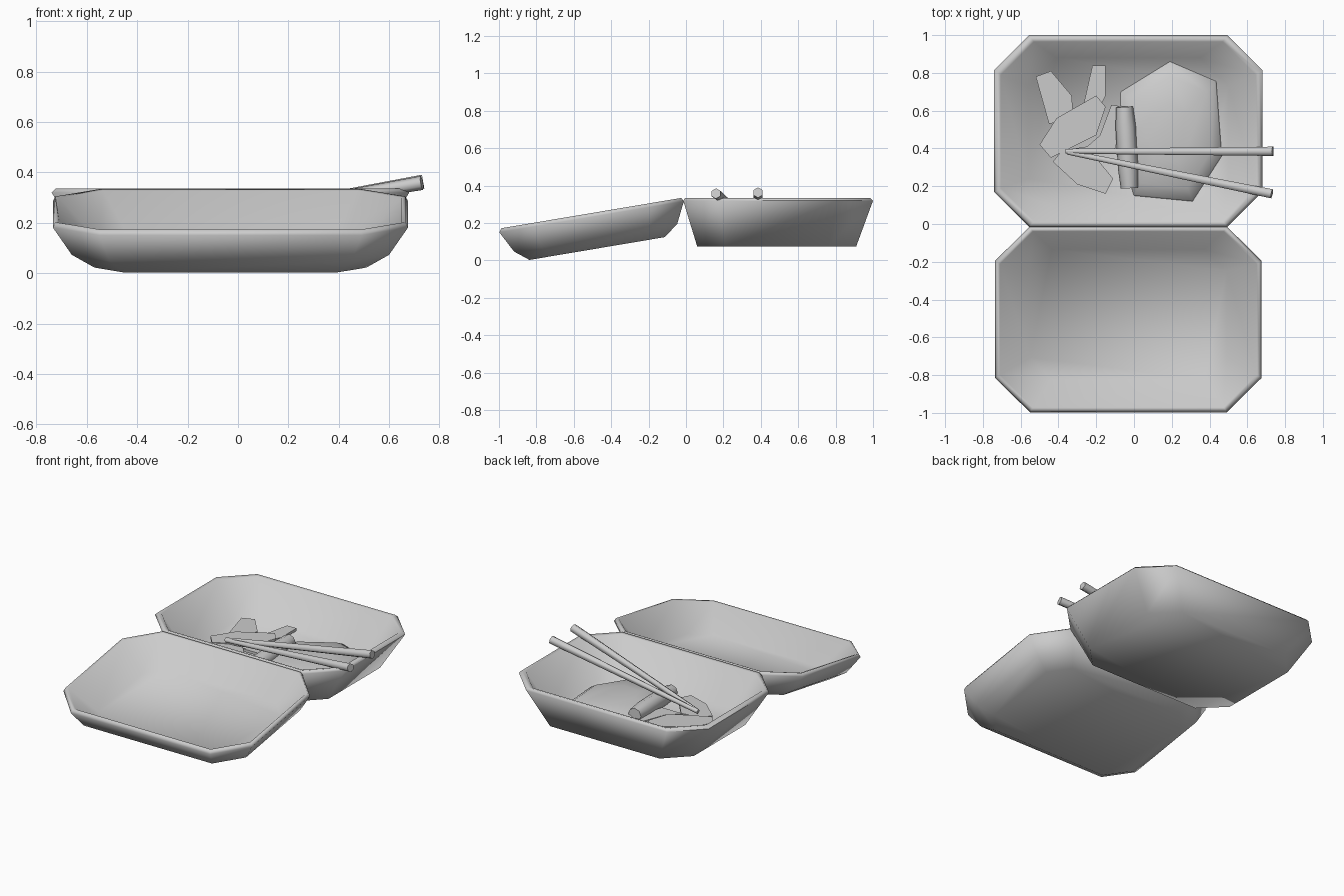
import bpy, bmesh, math
from mathutils import Vector

cube = bpy.data.objects.get("Cube")
if cube:
    bpy.data.objects.remove(cube, do_unlink=True)

grey = bpy.data.materials.new("plain_grey")
grey.use_nodes = True
COLOUR = (0.6, 0.6, 0.6, 1)
grey.diffuse_color = COLOUR
grey.node_tree.nodes["Principled BSDF"].inputs["Base Color"].default_value = COLOUR


def loft(name, rings, angle):
    """Skin a stack of equal-length rings and cap both ends."""
    bm = bmesh.new()
    loops = [[bm.verts.new(p) for p in ring] for ring in rings]
    for a, b in zip(loops, loops[1:]):
        for i in range(len(a)):
            j = (i + 1) % len(a)
            bm.faces.new((a[i], a[j], b[j], b[i]))
    bm.faces.new(loops[0][::-1])
    bm.faces.new(loops[-1])
    bmesh.ops.recalc_face_normals(bm, faces=bm.faces)
    mesh = bpy.data.meshes.new(name)
    bm.to_mesh(mesh)
    bm.free()
    obj = bpy.data.objects.new(name, mesh)
    bpy.context.collection.objects.link(obj)
    mesh.materials.append(grey)
    bpy.ops.object.select_all(action='DESELECT')
    obj.select_set(True)
    bpy.context.view_layer.objects.active = obj
    bpy.ops.object.shade_smooth_by_angle(angle=math.radians(angle))
    return obj


def octagon(hx, y0, y1, cut, z):
    """Rectangle with cut corners."""
    return [(hx, y0 + cut, z), (hx, y1 - cut, z), (hx - cut, y1, z), (cut - hx, y1, z),
            (-hx, y1 - cut, z), (-hx, y0 + cut, z), (cut - hx, y0, z), (hx - cut, y0, z)]


def tube(name, start, end, profile, sides):
    """Round bar along a line; profile holds (fraction, radius)."""
    start, end = Vector(start), Vector(end)
    axis = (end - start).normalized()
    side = axis.cross(Vector((0, 0, 1))).normalized()
    up = side.cross(axis)
    rings = []
    for t, r in profile:
        c = start.lerp(end, t)
        turns = [2 * math.pi * i / sides for i in range(sides)]
        rings.append([c + r * (math.sin(a) * side + math.cos(a) * up) for a in turns])
    return loft(name, rings, 70)


def slab(name, outline, levels):
    """Flat piece of food; levels hold (outline scale, height)."""
    cx = sum(p[0] for p in outline) / len(outline)
    cy = sum(p[1] for p in outline) / len(outline)
    rings = [[(cx + (x - cx) * s, cy + (y - cy) * s, z) for x, y in outline]
             for s, z in levels]
    return loft(name, rings, 50)


CENTRE = -0.03

# Tray: outer wall up to the rim, then down the inside
tray = loft("tray", [octagon(*r) for r in (
    (0.56, 0.06, 0.91, 0.15, 0.075),
    (0.71, -0.015, 1.0, 0.185, 0.32),
    (0.695, -0.005, 0.985, 0.18, 0.335),
    (0.675, 0.015, 0.965, 0.175, 0.33),
    (0.53, 0.09, 0.88, 0.15, 0.095))], 75)
tray.location.x = CENTRE

# Lid: open and tilted down from the hinge
lid = loft("lid", [octagon(hx, -far, -near, cut, z) for hx, near, far, cut, z in (
    (0.54, 0.133, 0.866, 0.115, -0.192),
    (0.63, 0.055, 0.94, 0.15, -0.134),
    (0.705, 0.0, 1.0, 0.185, -0.02),
    (0.695, 0.01, 0.985, 0.18, 0.0),
    (0.68, 0.025, 0.97, 0.175, -0.004),
    (0.52, 0.15, 0.845, 0.115, -0.168))], 75)
lid.location = (CENTRE, -0.015, 0.336)
lid.rotation_euler.x = math.radians(9.55)

# Large domed portion
slab("large_portion", [(-0.07, 0.7), (0.19, 0.86), (0.435, 0.755), (0.465, 0.36),
                       (0.31, 0.12), (0.0, 0.15), (-0.08, 0.4)],
     ((1, 0.1), (0.98, 0.11), (0.8, 0.145), (0.4, 0.17)))

# Thin slices
SLICES = {
    "back_left_slice": ([(-0.52, 0.78), (-0.44, 0.81), (-0.33, 0.68), (-0.32, 0.56),
                         (-0.45, 0.53)], 0.125),
    "back_slice": ([(-0.22, 0.84), (-0.15, 0.84), (-0.15, 0.68), (-0.2, 0.58),
                    (-0.27, 0.62)], 0.13),
    "middle_slice": ([(-0.5, 0.42), (-0.41, 0.56), (-0.2, 0.68), (-0.15, 0.62),
                      (-0.2, 0.47), (-0.34, 0.4), (-0.44, 0.35)], 0.145),
    "front_slice": ([(-0.43, 0.33), (-0.3, 0.21), (-0.15, 0.16), (-0.11, 0.24),
                     (-0.25, 0.41), (-0.38, 0.39)], 0.14),
    "inner_slice": ([(-0.12, 0.63), (-0.04, 0.62), (-0.1, 0.4), (-0.26, 0.4),
                     (-0.18, 0.47)], 0.135),
}
for name, (outline, top) in SLICES.items():
    slab(name, outline, ((1, top - 0.018), (1, top)))

# Roll with slightly narrowed ends
tube("roll", (-0.025, 0.19, 0.145), (-0.05, 0.62, 0.155),
     ((0, 0.045), (0.25, 0.054), (0.75, 0.054), (1, 0.045)), 8)

# Tapered chopsticks
for name, tip, end in (("back_chopstick", (-0.36, 0.385, 0.17), (0.735, 0.385, 0.363)),
                       ("front_chopstick", (-0.35, 0.38, 0.17), (0.73, 0.16, 0.358))):
    tube(name, tip, end, ((0, 0.015), (1, 0.028)), 6)
